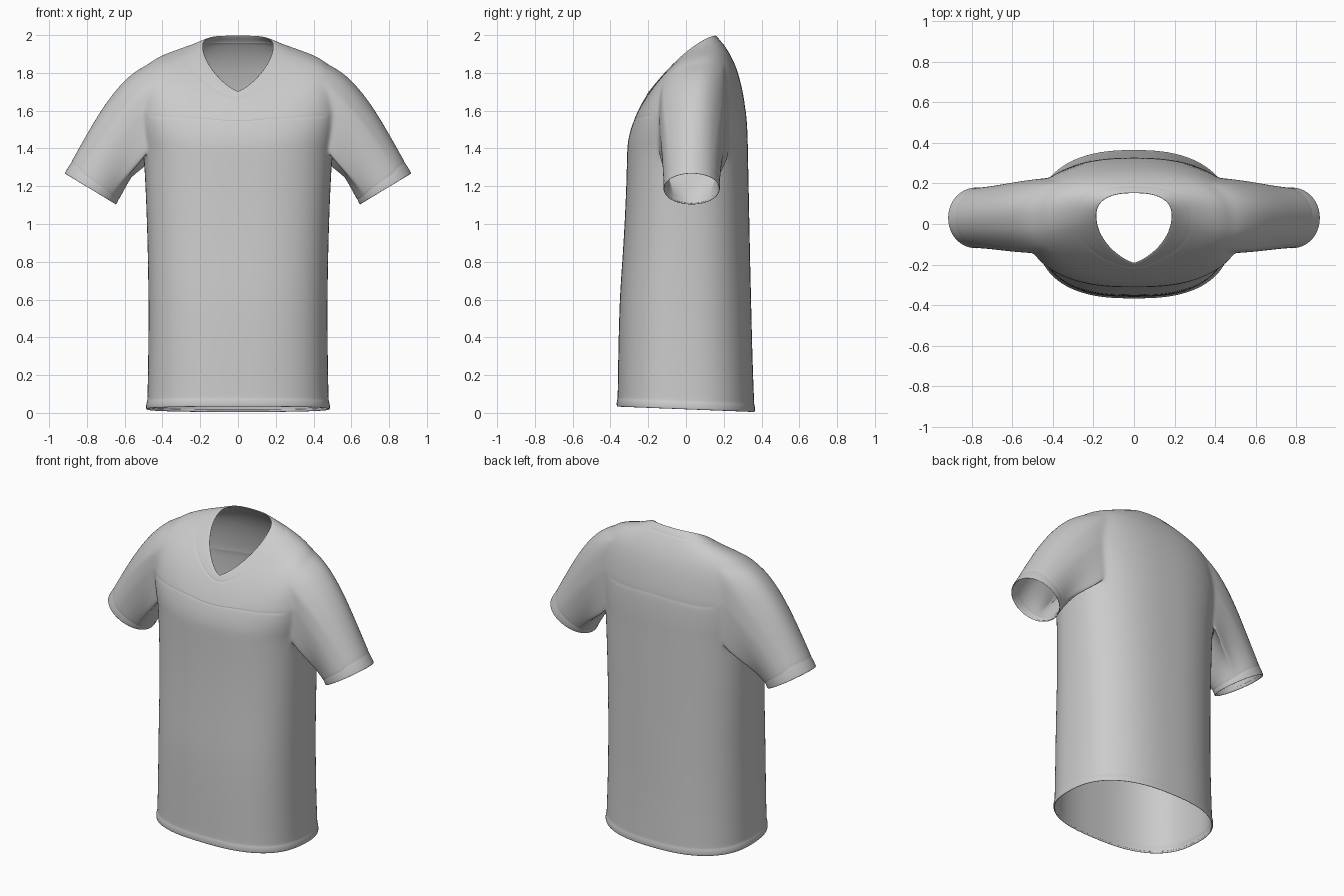
import bpy, bmesh
from math import sin, cos, pi, atan2
from mathutils import Vector as V

if "Cube" in bpy.data.objects:
    bpy.data.objects.remove(bpy.data.objects["Cube"])

N = 32                        # columns from front centre to back centre (half shirt)
A, B = 12, 23                 # armhole columns
YOKE, COLLAR = .335, .865     # seam rows
TS = [.08, .16, .24, .32, YOKE, .35, .43, .5, .58, .66, .74, .82, .85, COLLAR, .88, .94, 1]
M = TS.index(.5) + 1          # armhole rows above the chest ring


def bezier(a, b, c, d, t):
    s = 1 - t
    return a * s**3 + b * (3 * s * s * t) + c * (3 * s * t * t) + d * t**3


def angle(i):
    return -pi / 2 + pi * i / N


def body_point(i, z, w, front, back):
    """Rounded torso section; the hem dips slightly towards the back."""
    th = angle(i)
    c, s = max(0, cos(th)), sin(th)
    p = .77 if s < 0 else .82
    mid, d = (front + back) / 2, (back - front) / 2
    y = mid + d * abs(s)**p * (1 if s > 0 else -1)
    x = 0 if i in (0, N) else w * c**p
    return V((x, y, z - .04 * y * (1 - z / 1.38)))


def neck_point(i):
    """V-neck opening, round at the back."""
    th = angle(i)
    c, s = max(0, cos(th)), sin(th)
    if s < 0:
        x, y = .185 * c**1.55, .04 + .235 * s
    else:
        x, y = .185 * c**.8, .04 + .115 * s**.85
    q = max(0, min(1, (y + .195) / .35))
    return V((0 if i in (0, N) else x, y, 1.705 + .295 * (1 - (1 - q)**1.5)))


def shoulder_curve(i, t):
    """Loft from the chest ring over the shoulder to the neck."""
    th = angle(i)
    side = cos(th)**2
    a, d = body_point(i, *CHEST), neck_point(i)
    lift = .38 + .26 * max(0, sin(th))
    lift += (.99 - lift) * side
    b = a + V((.11 * side, 0, lift * (d.z - a.z)))
    out = (a - d) * (.42 + .06 * max(0, sin(th)) + .4 * side)
    c = d + V((out.x, out.y, -.08 - .02 * side))
    return bezier(a, b, c, d, t)


def shoulder_point(i, t):
    """Shift the rows so the yoke seam runs level, and sink the seams a little."""
    target = 1.55 + .07 * i / N
    lo, hi = .1, .46
    for _ in range(20):
        mid = (lo + hi) / 2
        lo, hi = (mid, hi) if shoulder_curve(i, mid).z < target else (lo, mid)
    level = max(lo, .2)
    if t <= YOKE:
        u = t / YOKE * level
    elif t < .5:
        u = level + (t - YOKE) / (.5 - YOKE) * (.5 - level)
    else:
        u = t
    p = shoulder_curve(i, u)
    if t == COLLAR or (t == YOKE and not A - 1 <= i <= B + 1):
        f = .985 if t == COLLAR else .991
        p.x *= f
        p.y *= f
    return p


# Torso sections: height, half width, front y, back y
CHEST = (1.38, .5, -.312, .328)
SECTIONS = [(.03, .476, -.358, .355), (.016, .482, -.363, .36), (.022, .488, -.368, .366),
            (.05, .486, -.367, .365), (.062, .481, -.363, .361), (.075, .48, -.362, .361),
            (.3, .475, -.359, .352), (.6, .474, -.352, .345), (.8, .477, -.337, .34),
            (1.0, .482, -.325, .336), (1.2, .49, -.316, .332), CHEST]

bm = bmesh.new()
rows = [[bm.verts.new(body_point(i, *s)) for i in range(N + 1)] for s in SECTIONS]
base = len(rows) - 1
rows += [[bm.verts.new(shoulder_point(i, t)) for i in range(N + 1)] for t in TS]
for r in range(len(rows) - 1):
    for i in range(N):
        if not (base <= r < base + M and A <= i < B):
            bm.faces.new((rows[r][i], rows[r][i + 1], rows[r + 1][i + 1], rows[r + 1][i]))

# Sleeve: loft from the armhole loop to the tilted cuff ring
loop = [(0, i) for i in range(A, B)] + [(r, B) for r in range(M)]
loop += [(M, i) for i in range(B, A, -1)] + [(r, A) for r in range(M, 0, -1)]
axis = V((.51, 0, -.86))
STEPS = [(.1, 1), (.22, 1), (.35, 1), (.48, 1), (.6, 1), (.72, 1), (.84, 1), (.89, 1),
         (.9, .988), (.915, 1), (.97, 1.01), (1, 1)]
centre = V((.785, .03, 1.18))
rings = [[rows[base + r][i] for r, i in loop]] + [[] for _ in range(len(STEPS) + 1)]
for r, i in loop:
    phi = atan2((r - M / 2) / (M / 2), (i - (A + B) / 2) / ((B - A) / 2))
    start = rows[base + r][i].co.copy()
    rim = V((.137 * sin(phi), .15 * cos(phi), .081 * sin(phi)))
    end = centre + rim
    length = (end - start).length
    lead = axis.lerp(V((.9, 0, -.33)), (sin(phi) + 1) / 2)
    b, c = start + lead * (length * .28), end - axis * (length * .35)
    for k, (t, f) in enumerate(STEPS):
        rings[k + 1].append(bm.verts.new(bezier(start, b, c, end, t) + rim * (f - 1)))
    rings[-1].append(bm.verts.new(end - rim * .06 - axis * .025))   # turned-in cuff
for lo, hi in zip(rings, rings[1:]):
    for k in range(len(loop)):
        n = (k + 1) % len(loop)
        bm.faces.new((lo[k], lo[n], hi[n], hi[k]))

# Make the fabric face outwards
bmesh.ops.recalc_face_normals(bm, faces=bm.faces)
if rows[8][N // 2].link_faces[0].normal.x < 0:
    bmesh.ops.reverse_faces(bm, faces=bm.faces)
mesh = bpy.data.meshes.new("shirt")
bm.to_mesh(mesh)
bm.free()
shirt = bpy.data.objects.new("shirt", mesh)
bpy.context.collection.objects.link(shirt)

# Mirror the half, give the cloth thickness and smooth it
mirror = shirt.modifiers.new("mirror", 'MIRROR')
mirror.use_clip = True
cloth = shirt.modifiers.new("cloth", 'SOLIDIFY')
cloth.thickness = .008
cloth.offset = -1
smooth = shirt.modifiers.new("smooth", 'SUBSURF')
smooth.levels = smooth.render_levels = 2
for p in mesh.polygons:
    p.use_smooth = True
